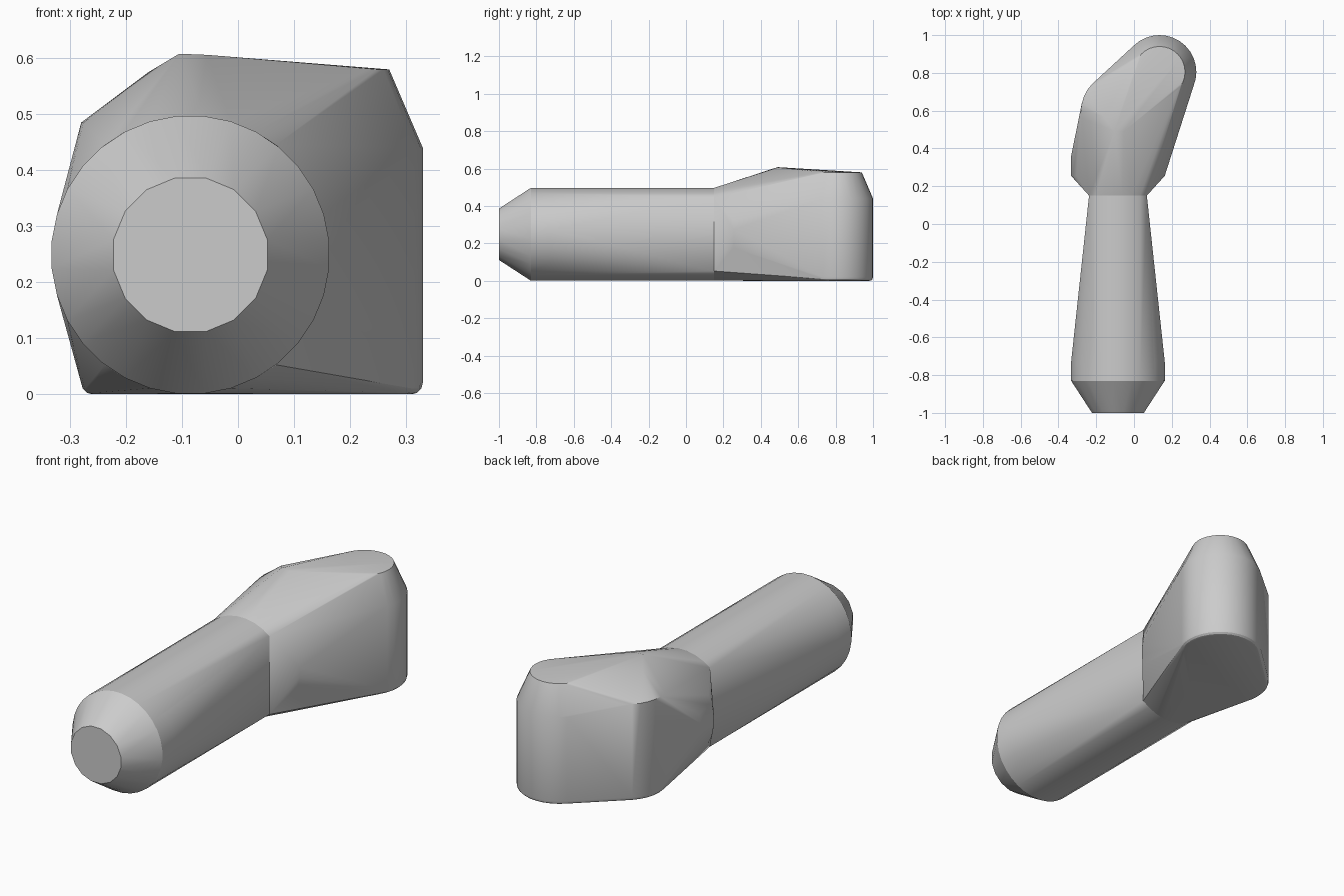
import bpy, bmesh, math

if "Cube" in bpy.data.objects:
    bpy.data.objects.remove(bpy.data.objects["Cube"])

GREY = (0.6, 0.6, 0.6, 1)
mat = bpy.data.materials.new("light grey")
mat.diffuse_color = GREY
mat.use_nodes = True
mat.node_tree.nodes["Principled BSDF"].inputs["Base Color"].default_value = GREY

AX, AZ = -0.085, 0.249  # handle axis


def ring_y(y, r, n=32, half_width=1.0):
    """Upright circle across the handle, with its sides cut flat at half_width."""
    pts = []
    for i in range(n):
        a = 2 * math.pi * (i + 0.5) / n
        x, z = r * math.cos(a), r * math.sin(a)
        if abs(x) > half_width:
            x = math.copysign(half_width, x)
            z = math.copysign(min(abs(z), math.sqrt(r * r - half_width ** 2)), z)
            z = math.copysign(math.sqrt(r * r - half_width ** 2), z)
        pts.append((AX + x, y, AZ + z))
    return pts


def ring_z(x, y, z, r, n=32):
    """Flat circle seen from above."""
    return [(x + r * math.cos(2 * math.pi * i / n),
             y + r * math.sin(2 * math.pi * i / n), z) for i in range(n)]


def post(x, y, top, r):
    """Upright cylinder with a softly rounded lower rim."""
    pts = ring_z(x, y, top, r)
    for a in (0, 30, 60, 90):
        a = math.radians(a)
        pts += ring_z(x, y, 0.02 - 0.02 * math.sin(a), r - 0.02 + 0.02 * math.cos(a))
    return pts


def hull(name, points):
    bm = bmesh.new()
    for p in points:
        bm.verts.new(p)
    bmesh.ops.remove_doubles(bm, verts=bm.verts[:], dist=0.0005)
    bmesh.ops.convex_hull(bm, input=bm.verts[:])
    loose = [v for v in bm.verts if not v.link_faces]
    bmesh.ops.delete(bm, geom=loose, context='VERTS')
    bmesh.ops.dissolve_limit(bm, angle_limit=math.radians(0.3),
                             verts=bm.verts[:], edges=bm.edges[:])
    bmesh.ops.recalc_face_normals(bm, faces=bm.faces[:])
    me = bpy.data.meshes.new(name)
    bm.to_mesh(me)
    bm.free()
    ob = bpy.data.objects.new(name, me)
    bpy.context.collection.objects.link(ob)
    me.materials.append(mat)
    bpy.ops.object.select_all(action='DESELECT')
    ob.select_set(True)
    bpy.context.view_layer.objects.active = ob
    bpy.ops.object.shade_smooth_by_angle(angle=math.radians(28))
    return ob


# Handle: chamfered end, full round grip, then flat tapering sides
neck = ring_y(0.15, 0.249, half_width=0.153)
hull("handle", ring_y(-1.0, 0.14, 16) + ring_y(-0.83, 0.249)
     + ring_y(-0.73, 0.249) + neck)

# Head: shoulder rings flow into two rounded posts under a sloping crown
shoulder = ring_y(0.255, 0.249) + [p for p in ring_y(0.36, 0.249) if p[0] < AX]
crown = [(-0.105, 0.49, 0.608), (-0.055, 0.49, 0.606), (-0.16, 0.57, 0.575)]
hull("head", neck + shoulder + post(-0.08, 0.6, 0.485, 0.2)
     + post(0.135, 0.805, 0.44, 0.195)
     + ring_z(0.135, 0.805, 0.58, 0.135) + crown)
